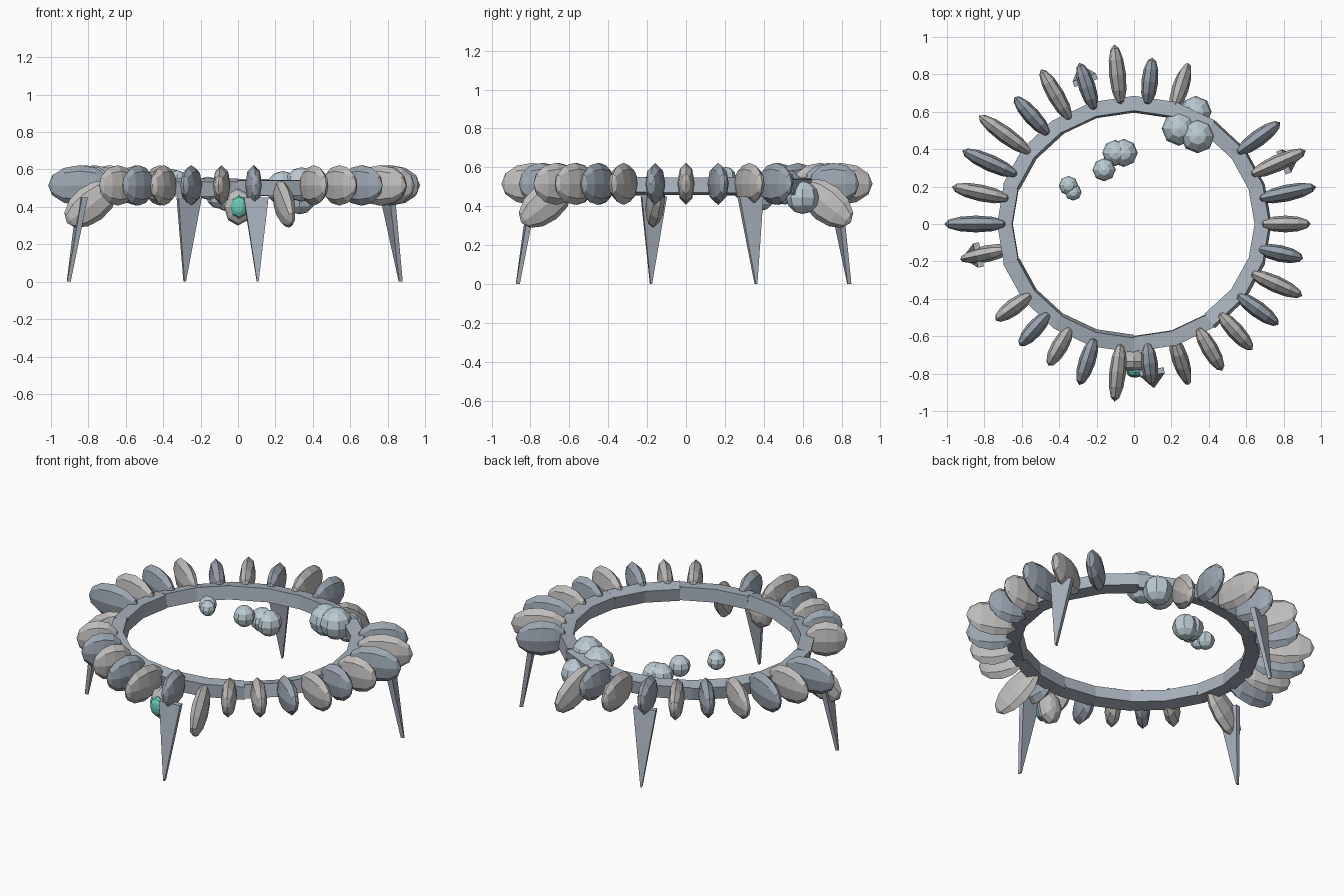
import bpy, bmesh, random
from math import sin, cos, radians
from mathutils import Matrix, Vector

if "Cube" in bpy.data.objects:
    bpy.data.objects.remove(bpy.data.objects["Cube"])

random.seed(4)


def material(name, rgb):
    m = bpy.data.materials.new(name)
    m.diffuse_color = (*rgb, 1)
    m.use_nodes = True
    m.node_tree.nodes["Principled BSDF"].inputs["Base Color"].default_value = m.diffuse_color
    return m


SLATE = material("slate", (0.33, 0.38, 0.44))
STONE = material("pale_stone", (0.52, 0.51, 0.50))
STEEL = material("steel", (0.39, 0.44, 0.50))
BUBBLE = material("bubble_blue", (0.50, 0.60, 0.65))
GREEN = material("green", (0.15, 0.60, 0.47))


def finish(bm, name, mat):
    bmesh.ops.recalc_face_normals(bm, faces=bm.faces)
    me = bpy.data.meshes.new(name)
    bm.to_mesh(me)
    bm.free()
    me.materials.append(mat)
    ob = bpy.data.objects.new(name, me)
    bpy.context.collection.objects.link(ob)
    return ob


def ellipsoid(name, centre, radii, mat, axis=(0, 0, 1), side=(1, 0, 0)):
    """Low-poly sphere: radii are (side, cross, pole) and the pole follows axis."""
    a, s = Vector(axis).normalized(), Vector(side).normalized()
    rot = Matrix((s, a.cross(s), a)).transposed().to_4x4()
    bm = bmesh.new()
    bmesh.ops.create_uvsphere(bm, u_segments=8, v_segments=6, radius=1)
    bm.transform(Matrix.Translation(centre) @ rot @ Matrix.Diagonal((*radii, 1)))
    return finish(bm, name, mat)


def loft(name, loops, mat):
    """Skin a row of equal-sized closed loops and cap both ends."""
    bm = bmesh.new()
    rows = [[bm.verts.new(p) for p in loop] for loop in loops]
    n = len(rows[0])
    for a, b in zip(rows, rows[1:]):
        for i in range(n):
            bm.faces.new((a[i], a[(i + 1) % n], b[(i + 1) % n], b[i]))
    bm.faces.new(rows[0])
    bm.faces.new(rows[-1])
    return finish(bm, name, mat)


# Oval collar: ten bent bars, each slightly twisted about its length
for k in range(10):
    tilt = radians(random.uniform(-14, 14))
    loops = []
    for j in range(3):
        t = radians(90 + 36 * k + 18 * j)
        loop = []
        for u, v in ((-.04, -.04), (.04, -.04), (.04, .04), (-.04, .04)):
            r = u * cos(tilt) - v * sin(tilt)
            z = u * sin(tilt) + v * cos(tilt)
            loop.append(((.69 + r) * cos(t), (.64 + r) * sin(t), .503 + z))
        loops.append(loop)
    loft(f"collar_bar_{k + 1}", loops, STEEL)

# Radiating shells on 30 slots (0 = gap), three of them drooping
lengths = [.27, .32, .33, .29, 0, 0, .25, .26, .33, .27, .32, .28, .35, .33, .32,
           .34, .26, 0, .24, .24, .24, .27, .32, .23, .25, .27, .27, .28, .31, .25]
pale = {0, 2, 6, 8, 10, 12, 14, 16, 18, 20, 22, 24, 25, 26, 28}
for i, length in enumerate(lengths):
    if not length:
        continue
    t = radians(12 * i)
    out = Vector((cos(t), sin(t), 0))
    side = Vector((-sin(t), cos(t), 0))
    centre = Vector((.675 * cos(t), .635 * sin(t), .515)) + out * length / 2
    axis, half, high = out, length / 2, .108
    if i in (6, 16, 24):
        axis = out * cos(radians(37)) - Vector((0, 0, sin(radians(37))))
        centre.z, half, high = .415, .165, .10
    ellipsoid(f"shell_{i + 1}", centre, (.045, high, half),
              STONE if i in pale else SLATE, axis, side)

# Four flat wedge legs, splayed outwards and tapering to a narrow tip
for name, x, y in (("front_leg", .105, -.865), ("back_leg", -.285, .84),
                   ("left_leg", -.905, -.18), ("right_leg", .87, .36)):
    tip = Vector((x, y, 0))
    out = tip.normalized()
    side = Vector((-out.y, out.x, 0))
    top = tip - out * .075 + Vector((0, 0, .45))
    loops = [[c + side * w * a + out * d * b
              for a, b in ((-1, -1), (1, -1), (1, 1), (-1, 1))]
             for c, w, d in ((tip, .004, .010), (top, .066, .016))]
    loft(name, loops, STEEL)

# Bubbles resting inside and on the collar
bubbles = ((.33, .60, .445, .085), (.24, .51, .50, .092), (.34, .47, .52, .092),
           (-.055, .38, .45, .075), (-.10, .38, .46, .07), (-.16, .29, .50, .062),
           (-.35, .205, .55, .052), (-.325, .17, .55, .045))
for i, (x, y, z, r) in enumerate(bubbles):
    ellipsoid(f"bubble_{i + 1}", (x, y, z), (r, r, r), BUBBLE)

# Front pendant with its green stone
ellipsoid("pendant_mount", (0, -.735, .40), (.075, .10, .06), STONE, (0, -1, 0))
ellipsoid("pendant_stone", (.005, -.79, .40), (.046, .062, .032), GREEN, (0, -1, 0))
